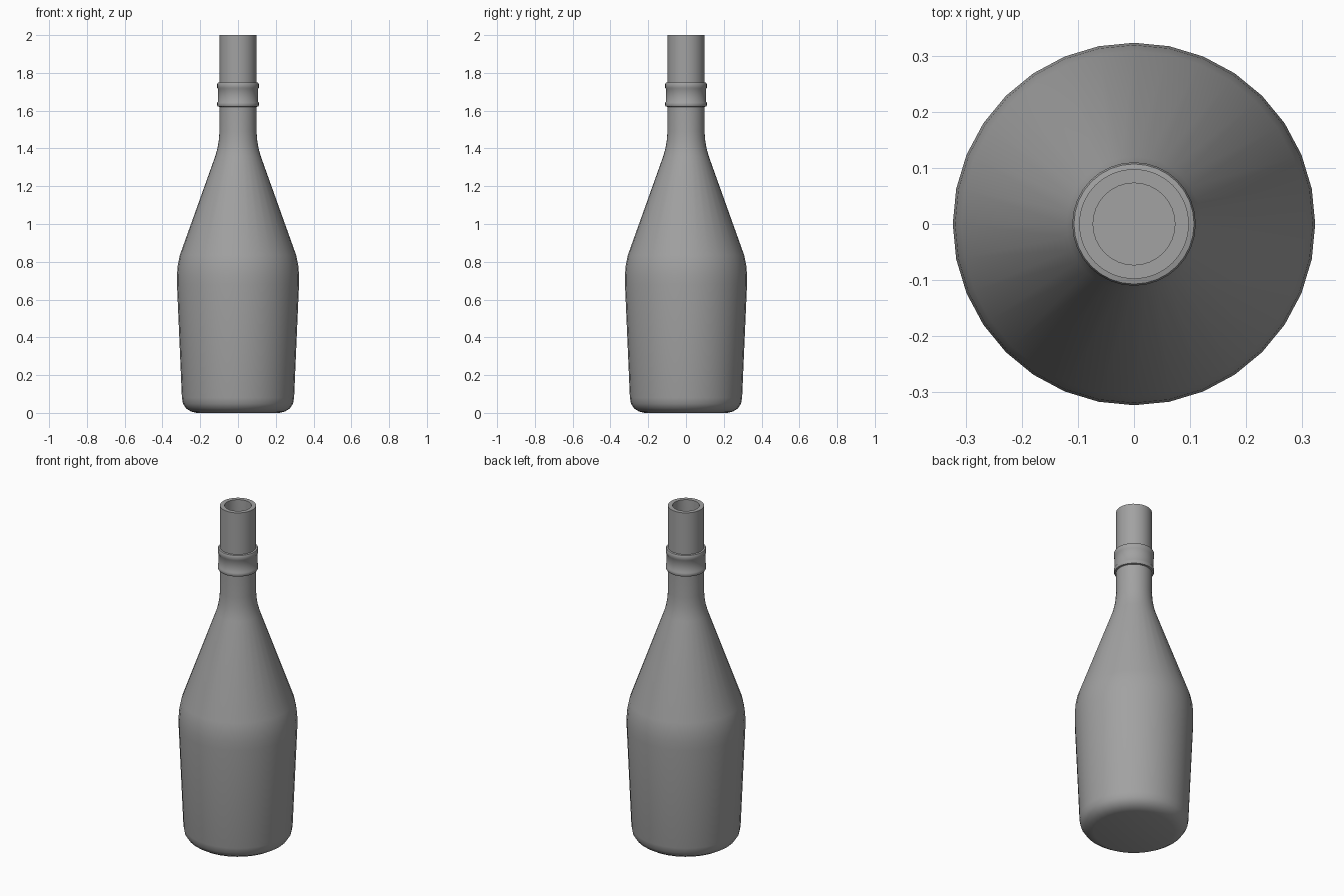
import bpy
import math

SIDES = 32
cube = bpy.data.objects.get("Cube")
if cube:
    bpy.data.objects.remove(cube, do_unlink=True)

# Single grey material
grey = bpy.data.materials.new("bottle grey")
grey.use_nodes = True
colour = (0.36, 0.36, 0.36, 1)
grey.diffuse_color = colour
grey.node_tree.nodes["Principled BSDF"].inputs["Base Color"].default_value = colour


def lathe(name, profile):
    """Revolve (radius, height) points around z; radius 0 makes a pole."""
    verts, rings, faces = [], [], []
    for r, z in profile:
        count = SIDES if r else 1
        start = len(verts)
        for i in range(count):
            a = 2 * math.pi * i / SIDES
            verts.append((r * math.cos(a), r * math.sin(a), z))
        rings.append([start + i % count for i in range(SIDES)])
    for low, high in zip(rings, rings[1:]):
        for i in range(SIDES):
            j = (i + 1) % SIDES
            face = [low[i], low[j], high[j], high[i]]
            faces.append(list(dict.fromkeys(face)))
    mesh = bpy.data.meshes.new(name)
    mesh.from_pydata(verts, [], faces)
    mesh.materials.append(grey)
    obj = bpy.data.objects.new(name, mesh)
    bpy.context.collection.objects.link(obj)
    bpy.ops.object.select_all(action="DESELECT")
    obj.select_set(True)
    bpy.context.view_layer.objects.active = obj
    bpy.ops.object.shade_smooth_by_angle(angle=math.radians(40))
    return obj


# Outer wall: rounded base, flared body, sloping shoulder, neck
base = [(0, 0), (0.22, 0), (0.25, 0.008), (0.275, 0.024), (0.291, 0.048), (0.297, 0.08)]
body = [(0.323, 0.68), (0.323, 0.73), (0.319, 0.78), (0.308, 0.835)]
shoulder = [(0.12, 1.36), (0.109, 1.4), (0.102, 1.44), (0.098, 1.49)]

# Collar: a bead above and below a wide band
collar = [(0.098, 1.62), (0.107, 1.622), (0.11, 1.628), (0.11, 1.642), (0.106, 1.648),
          (0.106, 1.715), (0.11, 1.721), (0.11, 1.741), (0.107, 1.748), (0.098, 1.75)]

# Lip and hollow inside
lip = [(0.098, 2), (0.073, 2)]
inside = [(0.073, 1.48), (0.095, 1.36), (0.283, 0.83), (0.298, 0.72),
          (0.272, 0.08), (0.22, 0.03), (0, 0.03)]

lathe("bottle", base + body + shoulder + collar + lip + inside)
